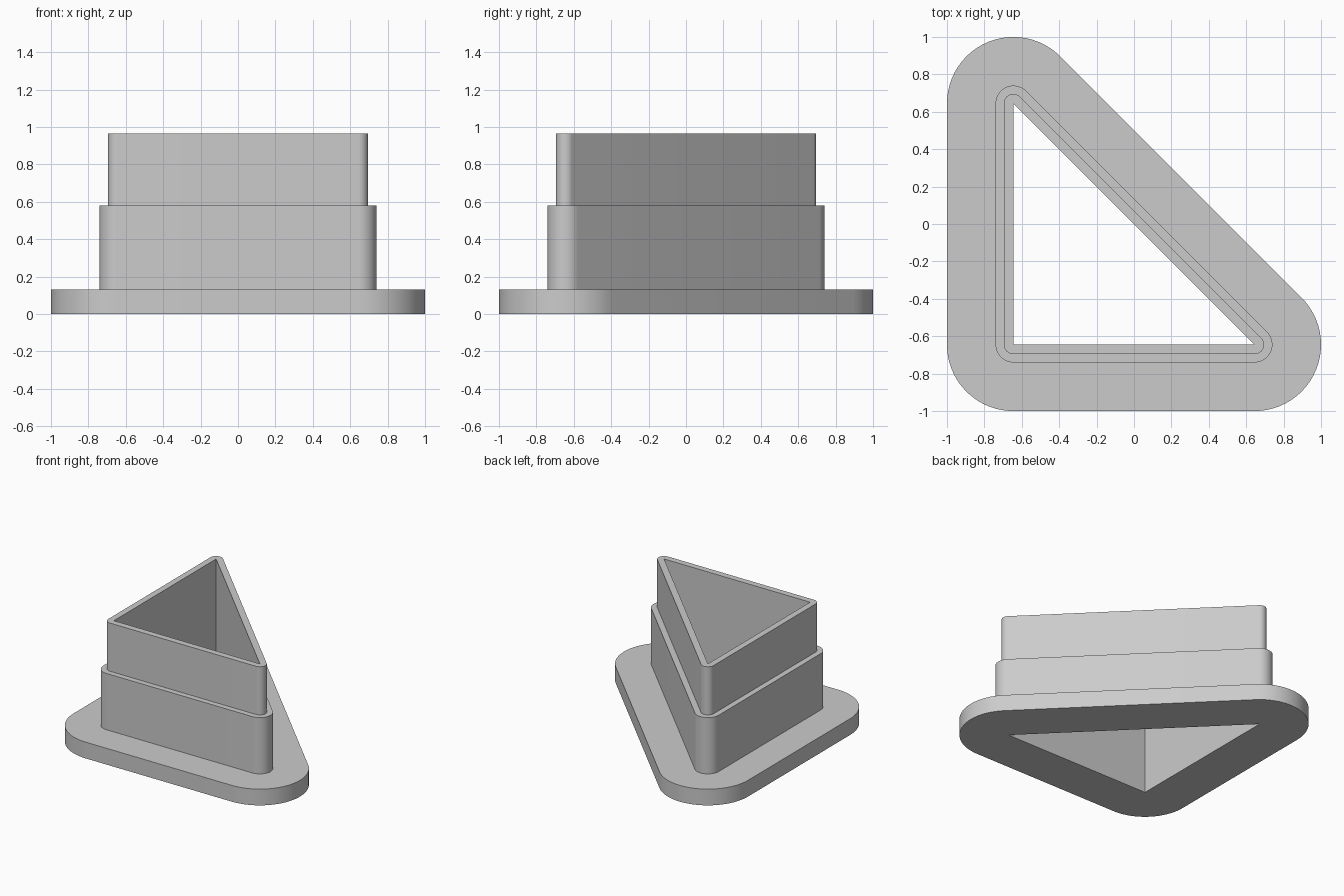
import bpy, bmesh
from math import cos, sin, radians

cube = bpy.data.objects.get("Cube")
if cube:
    bpy.data.objects.remove(cube, do_unlink=True)

# Flat grey material
grey = bpy.data.materials.new("plain_grey")
grey.use_nodes = True
colour = (0.6, 0.6, 0.6, 1)
grey.diffuse_color = colour
grey.node_tree.nodes["Principled BSDF"].inputs["Base Color"].default_value = colour

# Right triangle opening: corner x, y, and the arc of outward directions there
R = 0.645
CORNERS = [(-R, -R, 180, 270), (R, -R, 270, 405), (-R, R, 45, 180)]
STEPS = 24

# Wall section: (distance outside the opening, height)
FLANGE, BODY, RIM = 0.355, 0.095, 0.05
SECTION = [(0, 0), (FLANGE, 0), (FLANGE, 0.13), (BODY, 0.13),
           (BODY, 0.58), (RIM, 0.58), (RIM, 0.965), (0, 0.965)]


def rounded_loop(bm, offset, z):
    """Triangle grown outward by offset, with round corners."""
    verts = []
    for x, y, start, end in CORNERS:
        for i in range(STEPS + 1):
            a = radians(start + (end - start) * i / STEPS)
            verts.append(bm.verts.new((x + offset * cos(a), y + offset * sin(a), z)))
    return verts


# Sweep the stepped section around the opening
bm = bmesh.new()
loops = [rounded_loop(bm, offset, z) for offset, z in SECTION]
for k, lower in enumerate(loops):
    upper = loops[(k + 1) % len(loops)]
    for i in range(len(lower)):
        j = (i + 1) % len(lower)
        bm.faces.new((lower[i], lower[j], upper[j], upper[i]))

# Collapse the sharp inner corners
bmesh.ops.remove_doubles(bm, verts=bm.verts[:], dist=0.0001)
bmesh.ops.recalc_face_normals(bm, faces=bm.faces[:])

mesh = bpy.data.meshes.new("stepped_triangular_cutter")
bm.to_mesh(mesh)
bm.free()
mesh.materials.append(grey)
cutter = bpy.data.objects.new("stepped_triangular_cutter", mesh)
bpy.context.collection.objects.link(cutter)

# Smooth round corners, crisp edges
bpy.ops.object.select_all(action="DESELECT")
cutter.select_set(True)
bpy.context.view_layer.objects.active = cutter
bpy.ops.object.shade_smooth_by_angle(angle=radians(30))
